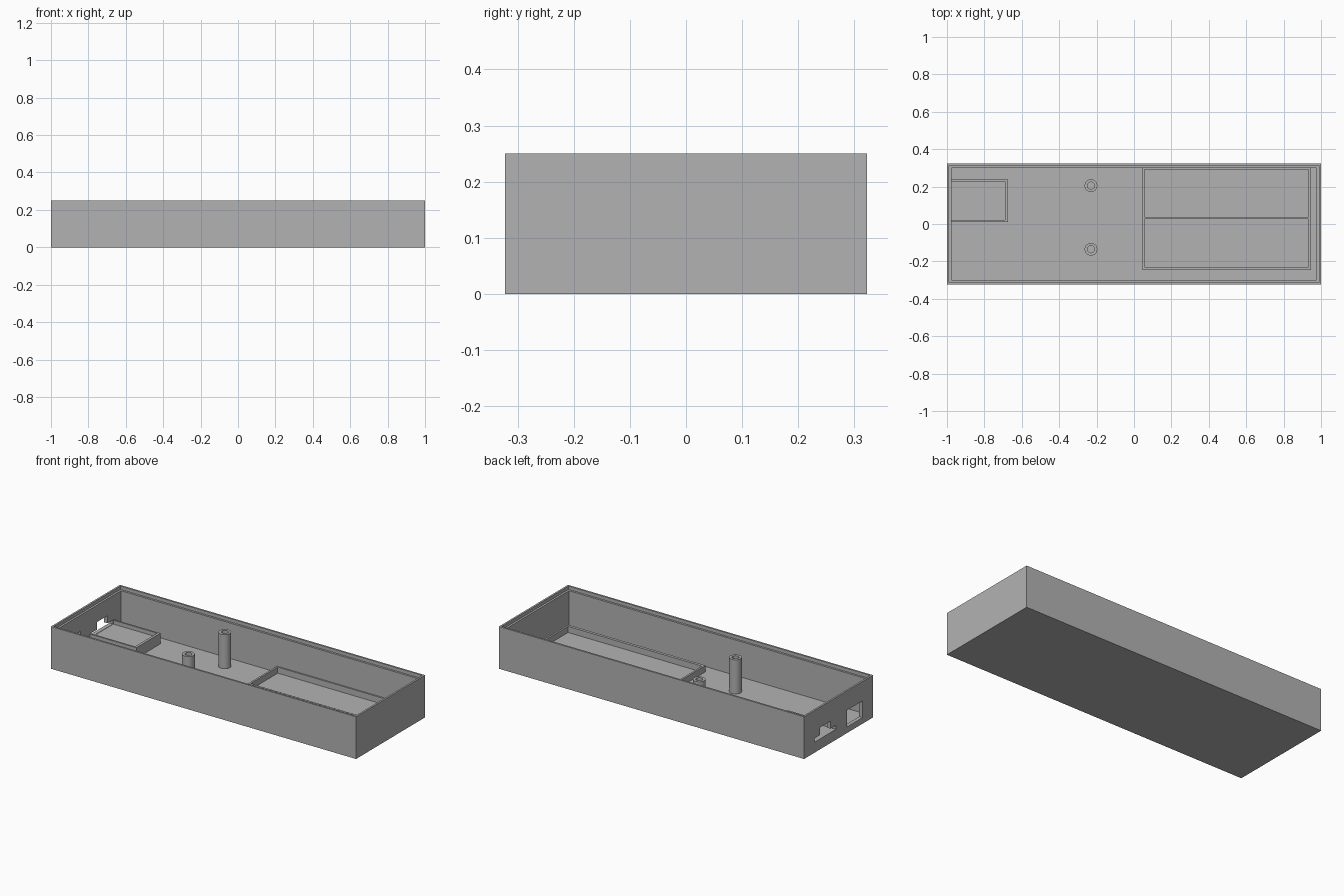
import bpy
import bmesh
from math import radians

if "Cube" in bpy.data.objects:
    bpy.data.objects.remove(bpy.data.objects["Cube"], do_unlink=True)

GREY = (0.45, 0.45, 0.45, 1.0)
plastic = bpy.data.materials.new("grey plastic")
plastic.use_nodes = True
plastic.diffuse_color = GREY
plastic.node_tree.nodes["Principled BSDF"].inputs["Base Color"].default_value = GREY

HALF_X, HALF_Y, HEIGHT = 1.0, 0.323, 0.25
WALL, LIP, FLOOR = 0.023, 0.011, 0.02
IN_X, IN_Y = HALF_X - WALL, HALF_Y - WALL
EMBED = 0.01     # how far inner parts sink into the shell
OVER = 0.1       # how far cutters reach past the surface


def finish(name, bm):
    mesh = bpy.data.meshes.new(name)
    bm.to_mesh(mesh)
    bm.free()
    mesh.materials.append(plastic)
    obj = bpy.data.objects.new(name, mesh)
    bpy.context.collection.objects.link(obj)
    return obj


def box(name, x, y, z):
    """Box from (low, high) ranges on each axis."""
    bm = bmesh.new()
    bmesh.ops.create_cube(bm, size=1)
    for v in bm.verts:
        v.co = [r[0] if c < 0 else r[1] for c, r in zip(v.co, (x, y, z))]
    return finish(name, bm)


def cylinder(name, x, y, z, radius):
    bm = bmesh.new()
    bmesh.ops.create_cone(bm, cap_ends=True, segments=32, radius1=radius,
                          radius2=radius, depth=z[1] - z[0])
    bmesh.ops.translate(bm, verts=bm.verts, vec=(x, y, sum(z) / 2))
    return finish(name, bm)


def cut(obj, cutters):
    """Subtract the cutters one by one, then delete them."""
    bpy.context.view_layer.objects.active = obj
    for cutter in cutters:
        mod = obj.modifiers.new("cut", "BOOLEAN")
        mod.operation, mod.solver, mod.object = "DIFFERENCE", "EXACT", cutter
        bpy.ops.object.modifier_apply(modifier=mod.name)
        bpy.data.objects.remove(cutter, do_unlink=True)


# Open case with a stepped rim and two ports in one end
case = box("case", (-HALF_X, HALF_X), (-HALF_Y, HALF_Y), (0, HEIGHT))
lip_x, lip_y = HALF_X - LIP, HALF_Y - LIP
port_x = (-HALF_X - OVER, -IN_X + 0.01)
cut(case, [
    box("cavity", (-IN_X, IN_X), (-IN_Y, IN_Y), (FLOOR, HEIGHT + OVER)),
    box("rim_step", (-lip_x, lip_x), (-lip_y, lip_y), (HEIGHT - 0.02, HEIGHT + OVER)),
    box("board_slot", port_x, (0.025, 0.225), (0.062, 0.085)),
    box("plug_opening", port_x, (0.075, 0.175), (0.07, 0.13)),
    box("switch_opening", port_x, (-0.225, -0.08), (0.036, 0.135)),
])

# Raised cradle for the circuit board, open towards the end wall
cradle = box("board_cradle", (-IN_X - EMBED, -0.675), (0.012, 0.238),
             (FLOOR - EMBED, 0.083))
cut(cradle, [box("cradle_pocket", (-HALF_X - OVER, -0.69), (0.022, 0.228),
                 (0.06, HEIGHT))])

# Battery tray with two compartments
tray = box("battery_tray", (0.045, 0.945), (-0.247, IN_Y + EMBED),
           (FLOOR - EMBED, 0.057))
cut(tray, [box("compartment", (0.056, 0.934), y, (FLOOR + 0.001, HEIGHT))
           for y in ((-0.23, 0.028), (0.038, 0.292))])

# Hollow screw posts
for side, y in (("front", -0.135), ("back", 0.205)):
    post = cylinder(side + "_screw_post", -0.23, y, (FLOOR - EMBED, 0.222), 0.034)
    cut(post, [cylinder("bore", -0.23, y, (FLOOR + 0.001, HEIGHT + OVER), 0.019)])
    bpy.ops.object.select_all(action="DESELECT")
    post.select_set(True)
    bpy.context.view_layer.objects.active = post
    bpy.ops.object.shade_smooth_by_angle(angle=radians(30))
